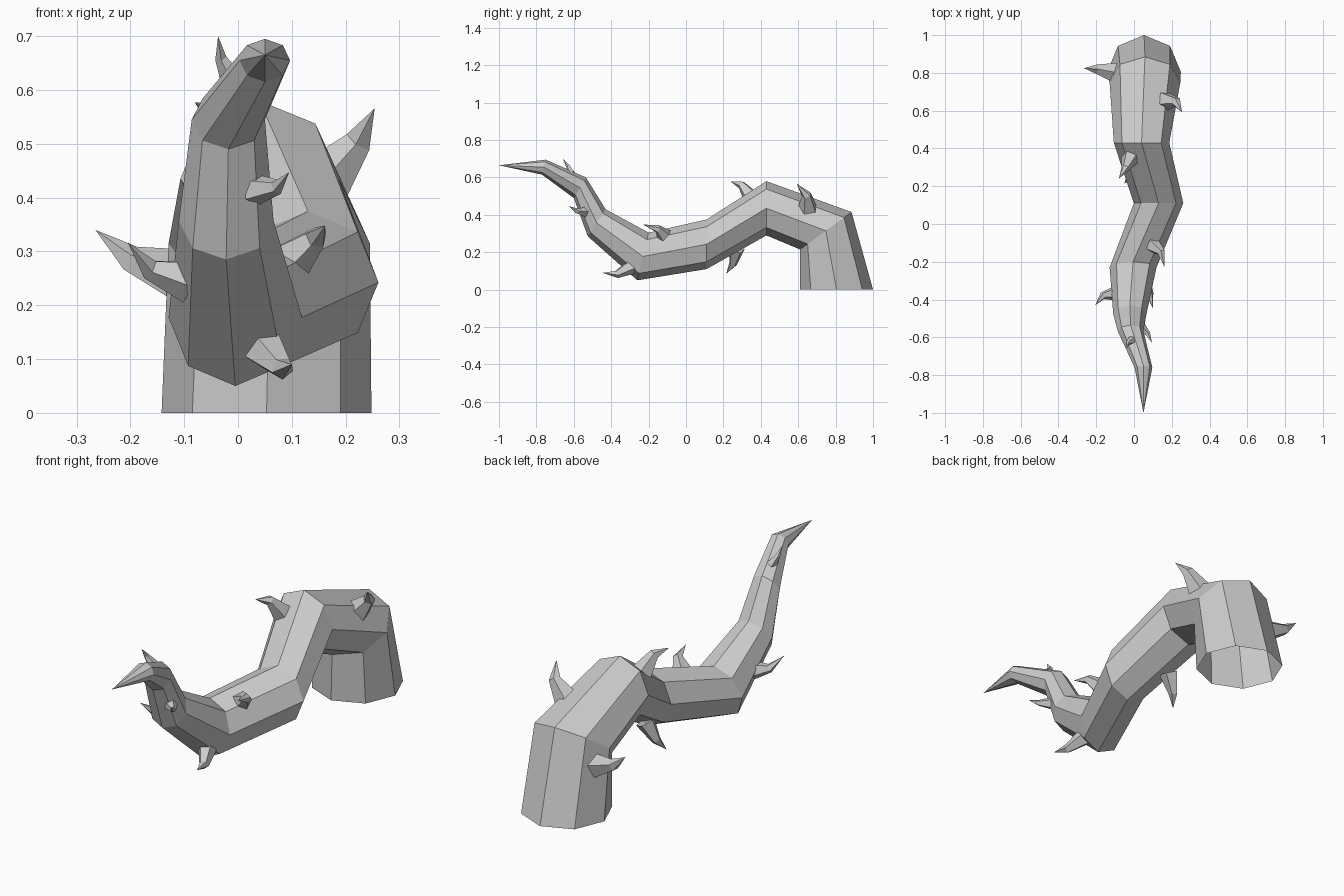
import bpy, bmesh
from math import cos, sin, tau
from mathutils import Vector


def finish(name, bm):
    bmesh.ops.recalc_face_normals(bm, faces=bm.faces[:])
    mesh = bpy.data.meshes.new(name)
    bm.to_mesh(mesh)
    bm.free()
    obj = bpy.data.objects.new(name, mesh)
    bpy.context.collection.objects.link(obj)
    return obj


def ring(bm, centre, u, v, sides):
    return [bm.verts.new(centre + u * cos(tau * i / sides) + v * sin(tau * i / sides))
            for i in range(sides)]


def loft(bm, rings, tip):
    n = len(rings[0])
    for a, b in zip(rings, rings[1:]):
        for i in range(n):
            j = (i + 1) % n
            bm.faces.new((a[i], a[j], b[j], b[i]))
    t = bm.verts.new(tip)
    for i in range(n):
        bm.faces.new((rings[-1][i], rings[-1][(i + 1) % n], t))


# Vine: eight-sided rings as (x centre, half width, outer y, outer z, inner y, inner z)
vine_rings = [
    (0.053, 0.195, 1.00, 0.00, 0.61, 0.00),
    (0.058, 0.187, 0.885, 0.415, 0.61, 0.215),
    (0.040, 0.147, 0.43, 0.58, 0.43, 0.29),
    (0.130, 0.131, 0.11, 0.375, 0.11, 0.11),
    (-0.005, 0.124, -0.20, 0.305, -0.26, 0.05),
    (-0.022, 0.088, -0.43, 0.43, -0.525, 0.285),
    (-0.018, 0.068, -0.535, 0.60, -0.60, 0.49),
    (0.050, 0.047, -0.75, 0.695, -0.77, 0.615),
]
bm = bmesh.new()
rings = []
for x, w, y1, z1, y0, z0 in vine_rings:
    outer, inner = Vector((x, y1, z1)), Vector((x, y0, z0))
    rings.append(ring(bm, (outer + inner) / 2, Vector((w, 0, 0)), (outer - inner) / 2, 8))
loft(bm, rings, (0.05, -1.0, 0.665))
finish("vine", bm)

# Thorns: root, bend, tip, root radius
thorns = [
    ((-0.10, 0.80, 0.25), (-0.20, 0.82, 0.285), (-0.265, 0.825, 0.34), 0.056),
    ((0.16, 0.65, 0.43), (0.225, 0.645, 0.505), (0.254, 0.592, 0.566), 0.056),
    ((-0.02, 0.35, 0.49), (-0.045, 0.297, 0.56), (-0.08, 0.24, 0.577), 0.048),
    ((0.02, 0.27, 0.22), (-0.022, 0.25, 0.135), (-0.05, 0.215, 0.085), 0.045),
    ((0.095, -0.11, 0.28), (0.145, -0.15, 0.325), (0.162, -0.23, 0.348), 0.045),
    ((0.04, -0.28, 0.13), (0.083, -0.37, 0.083), (0.10, -0.445, 0.09), 0.045),
    ((-0.09, -0.365, 0.245), (-0.165, -0.38, 0.268), (-0.205, -0.43, 0.317), 0.042),
    ((0.03, -0.54, 0.415), (0.073, -0.582, 0.42), (0.095, -0.628, 0.447), 0.03),
    ((-0.01, -0.615, 0.62), (-0.032, -0.63, 0.66), (-0.037, -0.658, 0.70), 0.024),
]
for k, (root, bend, tip, r) in enumerate(thorns, 1):
    root, bend, tip = Vector(root), Vector(bend), Vector(tip)
    bm = bmesh.new()
    rings = []
    for centre, axis, size in ((root, bend - root, r), (bend, tip - root, r * 0.48)):
        axis.normalize()
        # turn each section towards the hook of the thorn
        side = axis.cross(tip - bend if centre is root else bend - root).normalized()
        if centre is bend:
            side = -side
        rings.append(ring(bm, centre, side * size, axis.cross(side) * size, 5))
    loft(bm, rings, tip)
    finish(f"thorn_{k}", bm)
